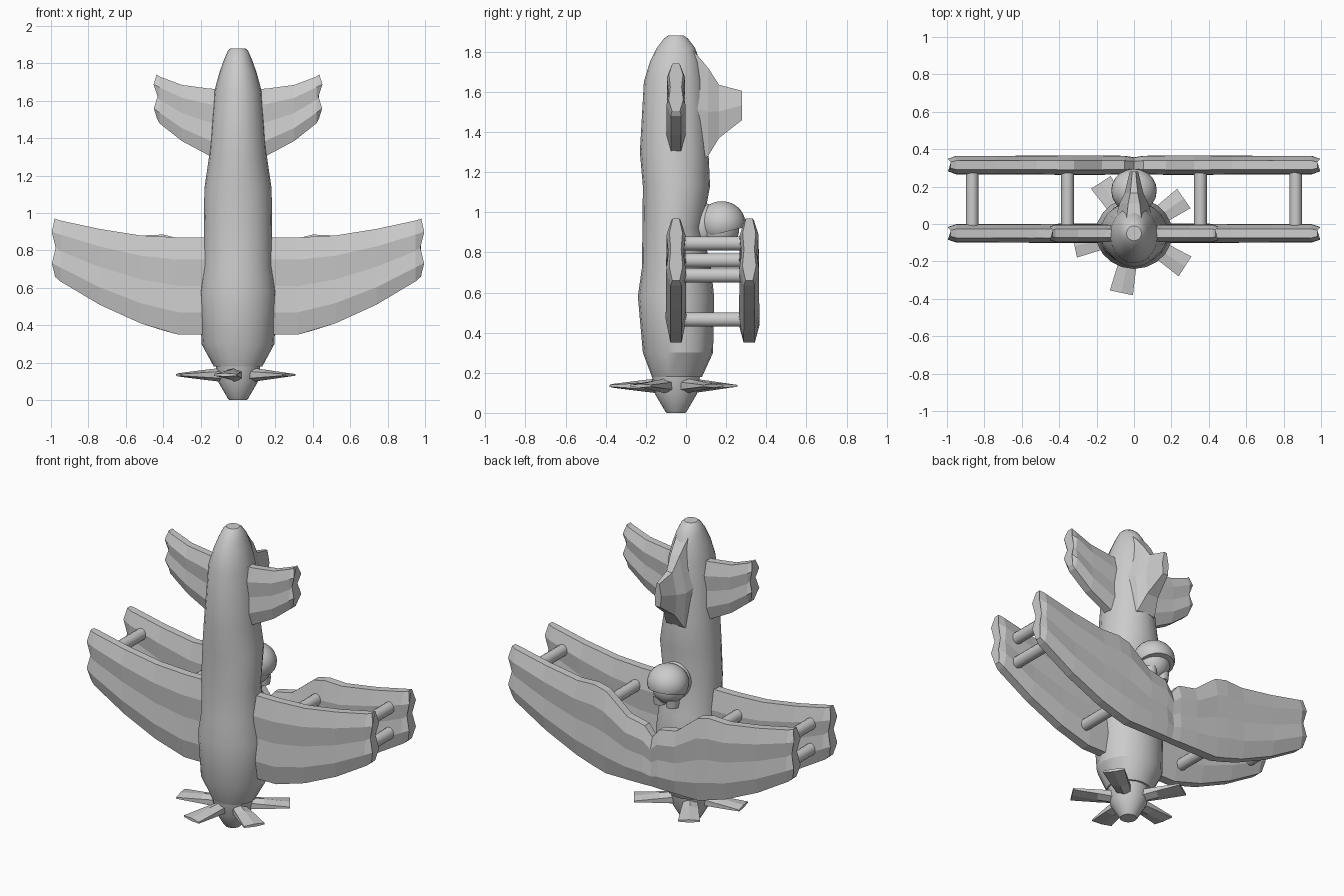
import bpy, bmesh, math
from mathutils import Vector, Matrix

if "Cube" in bpy.data.objects:
    bpy.data.objects.remove(bpy.data.objects["Cube"])

grey = bpy.data.materials.new("plain grey")
grey.diffuse_color = (0.6, 0.6, 0.6, 1)
grey.use_nodes = True
grey.node_tree.nodes["Principled BSDF"].inputs["Base Color"].default_value = grey.diffuse_color
CY = -0.05  # y of the fuselage axis


def finish(name, bm, smooth=0):
    bmesh.ops.recalc_face_normals(bm, faces=bm.faces)
    me = bpy.data.meshes.new(name)
    bm.to_mesh(me)
    bm.free()
    me.materials.append(grey)
    ob = bpy.data.objects.new(name, me)
    bpy.context.collection.objects.link(ob)
    if smooth:
        bpy.ops.object.select_all(action='DESELECT')
        ob.select_set(True)
        bpy.context.view_layer.objects.active = ob
        bpy.ops.object.shade_smooth_by_angle(angle=math.radians(smooth))
    return ob


def loft(bm, rings):
    loops = [[bm.verts.new(p) for p in r] for r in rings]
    n = len(loops[0])
    for a, b in zip(loops, loops[1:]):
        for i in range(n):
            j = (i + 1) % n
            bm.faces.new((a[i], a[j], b[j], b[i]))
    bm.faces.new(loops[0])
    bm.faces.new(loops[-1])


def ring(z, hw, y0, y1, n=20):
    c, r = (y0 + y1) / 2, (y1 - y0) / 2
    return [(hw * math.cos(math.tau * i / n), c + r * math.sin(math.tau * i / n), z)
            for i in range(n)]


# Fuselage: z, half width, front y, back y
bm = bmesh.new()
loft(bm, [ring(*s) for s in [
    (0.18, .13, -.17, .08), (.3, .195, -.215, .135), (.58, .205, -.24, .14),
    (.72, .185, -.22, .125), (.92, .182, -.217, .08), (1.13, .18, -.215, .12),
    (1.3, .155, -.23, .112), (1.65, .127, -.21, .09), (1.75, .1, -.18, .07),
    (1.82, .075, -.145, .045), (1.865, .055, -.11, .01), (1.88, .04, -.09, -.01)]])
finish("fuselage", bm, 25)

# Propeller hub and spinner
bm = bmesh.new()
loft(bm, [ring(z, r, CY - r, CY + r) for z, r in
          [(0, .047), (.01, .055), (.095, .105), (.185, .12)]])
finish("spinner", bm, 30)

# Propeller blades: radius, half width, half thickness
for k, a in enumerate((35, -33, -102, -168, 123)):
    bm = bmesh.new()
    rings = []
    for r, w, t in ((.05, .035, .042), (.18, .05, .027), (.325, .063, .009)):
        rings.append([(r, -w, .135 - t * .5), (r, 0, .135 - t), (r, w, .135 - t * .5),
                      (r, w, .135 + t * .5), (r, 0, .135 + t), (r, -w, .135 + t * .5)])
    loft(bm, rings)
    bmesh.ops.rotate(bm, verts=bm.verts, cent=(0, 0, 0),
                     matrix=Matrix.Rotation(math.radians(a), 3, 'Z'))
    bmesh.ops.translate(bm, verts=bm.verts, vec=(0, CY, 0))
    finish(f"propeller_blade_{k}", bm)


# Wings: stations (x, leading z, trailing z, thickness scale), mirrored over x
CHORD = [(0, .028, -.012), (.23, .052, .005), (.5, .04, -.015), (.77, .05, .006), (1, .025, -.01)]


def wing(name, stations, y):
    left = [(-x, a, b, s) for x, a, b, s in reversed(stations) if x > 0]
    rows = left + list(stations)
    rings = []
    for i, (x, a, b, s) in enumerate(rows):
        tip = 0 if 0 < i < len(rows) - 1 else math.copysign(1, x)
        front = [(x + tip * d, y - h * s, a + (b - a) * t) for t, h, d in CHORD]
        back = [(x + tip * d, y + h * s, a + (b - a) * t) for t, h, d in reversed(CHORD)]
        rings.append(front + back)
    bm = bmesh.new()
    loft(bm, rings)
    finish(name, bm)


outer = [(.52, .41, .88, .97), (.74, .51, .915, .95), (.95, .635, .96, .95), (.99, .66, .97, .65)]
wing("lower_wing", [(0, .35, .87, 1), (.32, .35, .87, 1)] + outer, CY)
wing("upper_wing", [(0, .35, .66, .8), (.05, .35, .72, .95), (.17, .35, .745, 1),
                    (.32, .35, .865, 1), (.4, .372, .885, 1)] + outer, .315)
wing("tailplane", [(0, 1.25, 1.66, .9), (.15, 1.305, 1.665, .9), (.3, 1.385, 1.685, .9),
                   (.42, 1.48, 1.73, .9), (.445, 1.505, 1.742, .7)], CY)

# Tail fin: y, low z, high z, half width
bm = bmesh.new()
loft(bm, [[(-w, y, a), (w, y, a), (w * 1.25, y, (a + b) / 2), (w * .5, y, b),
           (-w * .5, y, b), (-w * 1.25, y, (a + b) / 2)]
          for y, a, b, w in [(.0, 1.22, 1.85, .085), (.11, 1.28, 1.72, .062),
                             (.165, 1.37, 1.635, .04), (.28, 1.46, 1.605, .018)]])
finish("tail_fin", bm)

# Wing struts
for sx in (-1, 1):
    for k, (x, z) in enumerate(((.865, .845), (.865, .685), (.355, .76), (.355, .465))):
        bm = bmesh.new()
        loft(bm, [[(sx * x + .034 * math.cos(math.tau * i / 14), y,
                    z + .036 * math.sin(math.tau * i / 14)) for i in range(14)]
                  for y in (-.03, .3)])
        finish(f"strut_{'left' if sx < 0 else 'right'}_{k}", bm, 40)


# Pilot, facing down towards the propeller
def ball(name, loc, size):
    bm = bmesh.new()
    bmesh.ops.create_uvsphere(bm, u_segments=20, v_segments=14, radius=1,
                              matrix=Matrix.Translation(Vector(loc)) @ Matrix.Diagonal((*size, 1)))
    return bm


bm = ball("helmet", (0, .178, .945), (.122, .118, .11))
bmesh.ops.bisect_plane(bm, geom=bm.verts[:] + bm.edges[:] + bm.faces[:],
                       plane_co=(0, .15, .89), plane_no=(0, .25, -1), clear_outer=True)
bmesh.ops.holes_fill(bm, edges=[e for e in bm.edges if e.is_boundary])
finish("pilot_helmet", bm, 40)
finish("pilot_face", ball("face", (0, .165, .915), (.1, .1, .1)), 40)
finish("pilot_neck", ball("neck", (0, .08, .93), (.085, .08, .12)), 40)
for sx in (-1, 1):
    bm = bmesh.new()
    bmesh.ops.create_cone(bm, cap_ends=True, segments=16, radius1=.036, radius2=.042, depth=.05,
                          matrix=Matrix.Translation((sx * .044, .195, .835)))
    finish(f"goggle_{'left' if sx < 0 else 'right'}", bm, 40)
